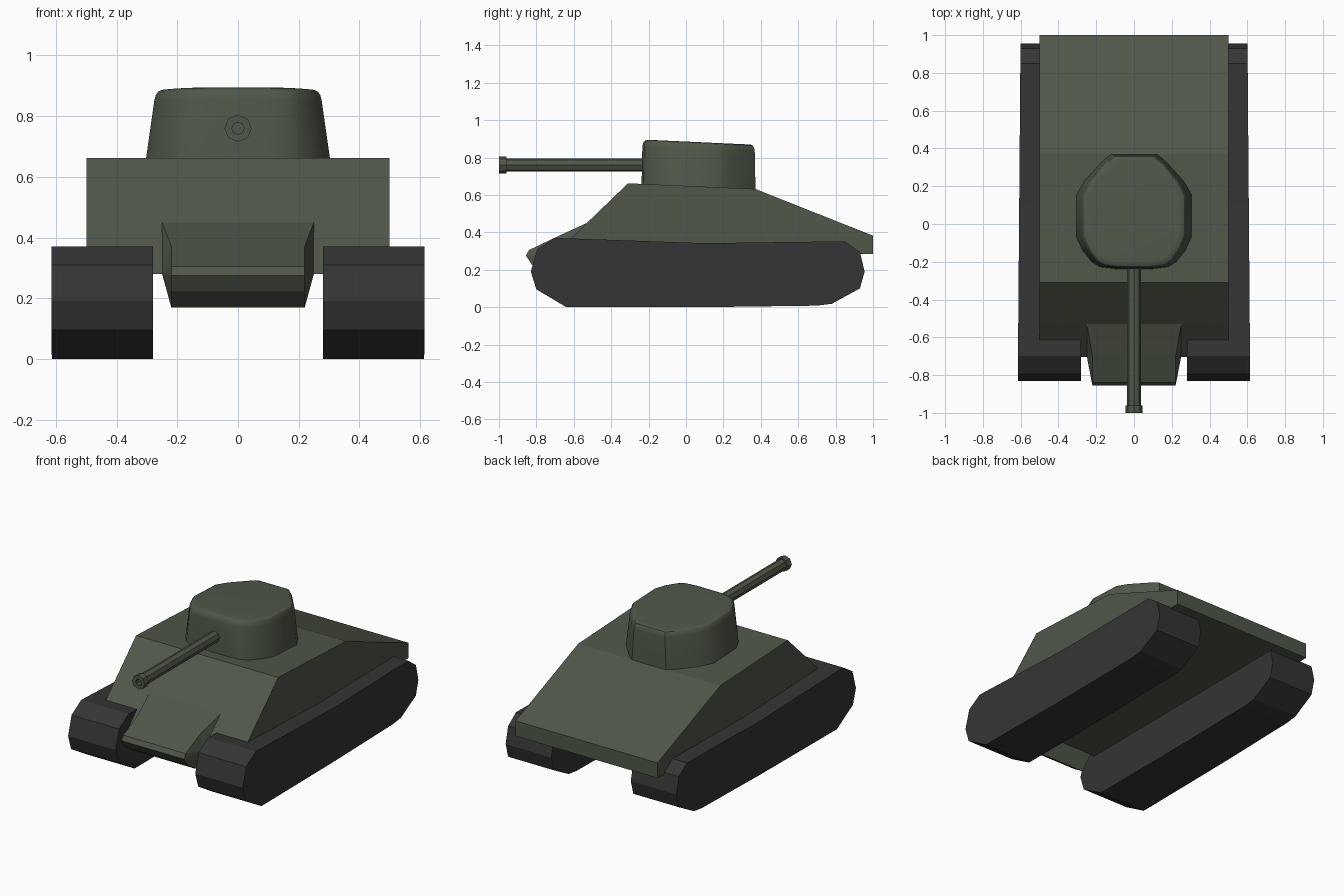
import bpy
import math

if "Cube" in bpy.data.objects:
    bpy.data.objects.remove(bpy.data.objects["Cube"])


def material(name, color):
    m = bpy.data.materials.new(name)
    m.diffuse_color = (*color, 1)
    m.use_nodes = True
    m.node_tree.nodes["Principled BSDF"].inputs["Base Color"].default_value = m.diffuse_color
    return m


GREEN = material("green_paint", (0.08, 0.096, 0.066))
DARK = material("dark_rubber", (0.035, 0.035, 0.035))


def make(name, verts, faces, mat, smooth=None):
    me = bpy.data.meshes.new(name)
    me.from_pydata(verts, [], faces)
    me.materials.append(mat)
    ob = bpy.data.objects.new(name, me)
    bpy.context.collection.objects.link(ob)
    bpy.ops.object.select_all(action='DESELECT')
    bpy.context.view_layer.objects.active = ob
    ob.select_set(True)
    bpy.ops.object.mode_set(mode='EDIT')
    bpy.ops.mesh.select_all(action='SELECT')
    bpy.ops.mesh.normals_make_consistent(inside=False)
    bpy.ops.object.mode_set(mode='OBJECT')
    if smooth:
        bpy.ops.object.shade_smooth_by_angle(angle=math.radians(smooth))
    return ob


def loft(name, rings, mat, smooth=None):
    """Skin equal-length rings and cap both ends."""
    n = len(rings[0])
    verts = [v for r in rings for v in r]
    faces = [(k * n + i, k * n + (i + 1) % n, (k + 1) * n + (i + 1) % n, (k + 1) * n + i)
             for k in range(len(rings) - 1) for i in range(n)]
    faces += [tuple(range(n)), tuple(range(len(verts) - n, len(verts)))]
    return make(name, verts, faces, mat, smooth)


# Hull: side profile extruded across the width
hull = [(-0.705, 0.28), (-0.53, 0.45), (-0.31, 0.662), (0.37, 0.632), (1.0, 0.382), (1.0, 0.285)]
loft("hull", [[(x, y, z) for y, z in hull] for x in (-0.5, 0.5)], GREEN)

# Nose: curved front plate with sides flaring back into the hull
plate = [(-0.53, 0.45, 0.25), (-0.70, 0.372, 0.22), (-0.84, 0.305, 0.22), (-0.856, 0.275, 0.22),
         (-0.82, 0.222, 0.22), (-0.74, 0.17, 0.22), (-0.70, 0.28, 0.25)]
n = len(plate)
verts = [(s * w, y, z) for s in (-1, 1) for y, z, w in plate]
faces = [(i, (i + 1) % n, n + (i + 1) % n, n + i) for i in range(n)]
faces += [(o + i, o + i + 1, o + n - 1) for o in (0, n) for i in range(n - 2)]
make("nose", verts, faces, GREEN)

# Tracks: solid loops, tapering slightly to the rear on the outside
top = [(-0.70, 0.37), (0.10, 0.342), (0.85, 0.352), (0.93, 0.295), (0.955, 0.19), (0.93, 0.10)]
bottom = [(0.78, 0.018), (0.70, 0.008), (0.10, 0.0), (-0.64, 0.0),
          (-0.80, 0.095), (-0.83, 0.19), (-0.795, 0.31)]
track = top + bottom
for side, label in ((-1, "left"), (1, "right")):
    inner = [(side * 0.28, y, z) for y, z in track]
    outer = [(side * (0.615 - 0.008 * max(0, y + 0.8)), y, z) for y, z in track]
    loft(label + "_track", [inner, outer], DARK)

# Turret: tapered octagon with rounded front corners and a rounded, tilted roof
half = [(0.10, -0.238), (0.18, -0.228), (0.225, -0.20), (0.272, -0.14), (0.305, -0.07),
        (0.305, 0.155), (0.265, 0.225), (0.175, 0.325), (0.12, 0.372)]
outline = half + [(-x, y) for x, y in reversed(half)]
levels = [(0.62, 1.01, 1.0), (0.845, 0.905, 0.985), (0.863, 0.89, 0.975), (0.875, 0.865, 0.95),
          (0.881, 0.825, 0.91), (0.882, 0.78, 0.87)]
rings = []
for z, sx, sy in levels:
    rings.append([(x * sx, 0.07 + (y - 0.07) * sy, z - 0.04 * (y - 0.07)) for x, y in outline])
loft("turret", rings, GREEN, 30)

# Gun: octagonal barrel with muzzle ring and bore
steps = [(-0.18, 0.036), (-0.96, 0.036), (-0.96, 0.045), (-1.0, 0.045), (-1.0, 0.02), (-0.94, 0.02)]
loft("gun_barrel", [[(r * math.sin(a * math.pi / 4), y, 0.76 + r * math.cos(a * math.pi / 4))
                     for a in range(8)] for y, r in steps], GREEN)
